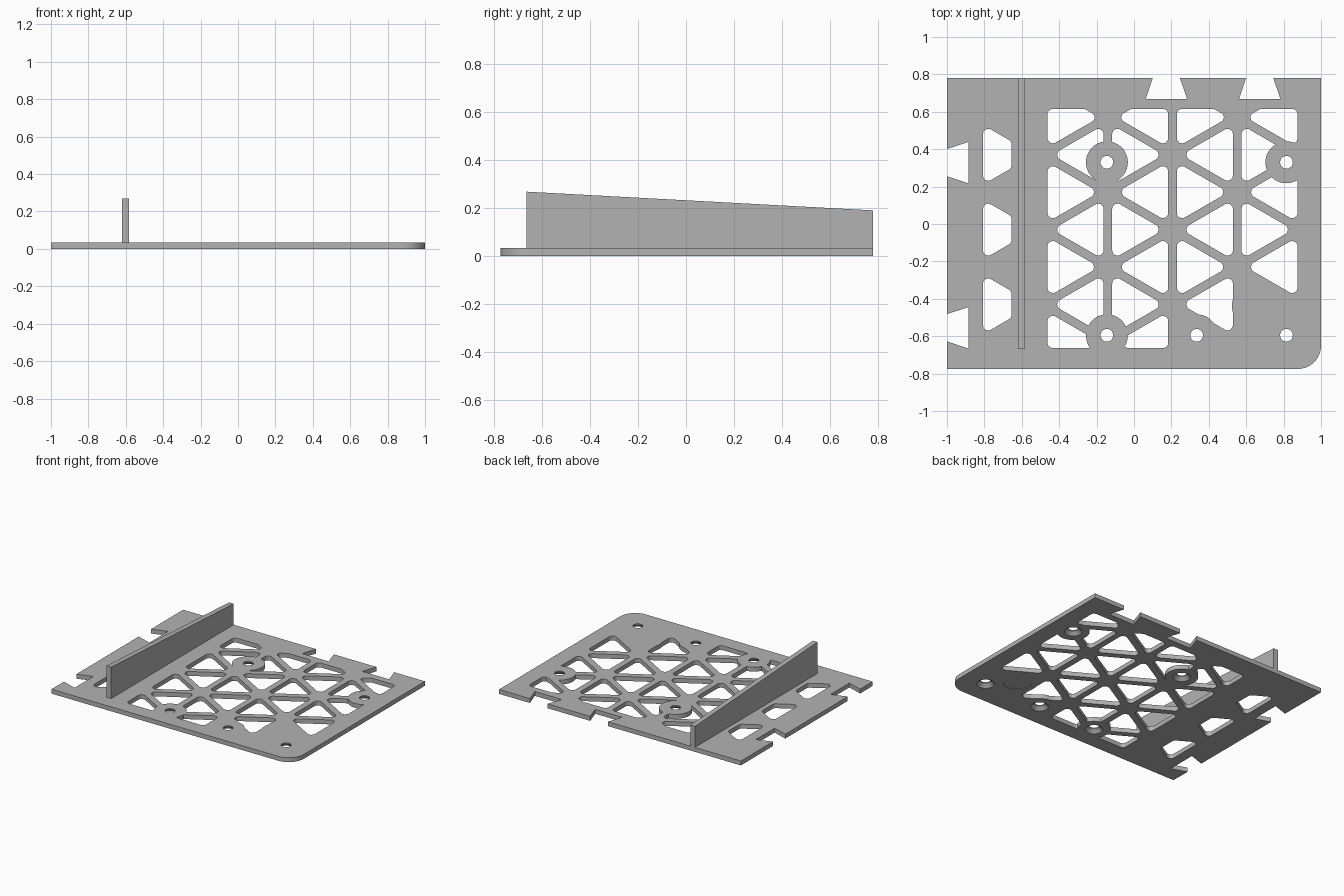
import bpy, bmesh, math
from mathutils import Vector

if "Cube" in bpy.data.objects:
    bpy.data.objects.remove(bpy.data.objects["Cube"])

T = 0.033            # plate thickness
COL, STEP = 0.3455, 0.4   # lattice column width and row spacing
X0 = -0.485          # first lattice column

grey = bpy.data.materials.new("plain grey")
grey.use_nodes = True
grey.diffuse_color = (0.45, 0.45, 0.45, 1)
grey.node_tree.nodes["Principled BSDF"].inputs["Base Color"].default_value = (0.45, 0.45, 0.45, 1)


def finish(name, bm):
    bmesh.ops.recalc_face_normals(bm, faces=bm.faces)
    me = bpy.data.meshes.new(name)
    bm.to_mesh(me)
    bm.free()
    me.materials.append(grey)
    ob = bpy.data.objects.new(name, me)
    bpy.context.collection.objects.link(ob)
    return ob


def add_prism(bm, pts, z0, z1):
    face = bm.faces.new([bm.verts.new((p[0], p[1], z0)) for p in pts])
    ext = bmesh.ops.extrude_face_region(bm, geom=[face])["geom"]
    for v in ext:
        if isinstance(v, bmesh.types.BMVert):
            v.co.z = z1


def circle(x, y, r, n=48):
    return [(x + r * math.cos(math.tau * i / n), y + r * math.sin(math.tau * i / n)) for i in range(n)]


def clip(pts, axis, limit, sign):
    """Keep the part of a convex outline where sign * coordinate <= sign * limit."""
    out = []
    for a, b in zip(pts, pts[1:] + pts[:1]):
        da, db = sign * (a[axis] - limit), sign * (b[axis] - limit)
        if da <= 0:
            out.append(a)
        if da * db < 0:
            out.append(a.lerp(b, da / (da - db)))
    return out


def rounded(pts, r, steps=6):
    out = []
    n = len(pts)
    for i, p in enumerate(pts):
        a, b = pts[i - 1] - p, pts[(i + 1) % n] - p
        half = a.angle(b) / 2
        t = min(r / math.tan(half), 0.48 * a.length, 0.48 * b.length)
        a, b = a.normalized(), b.normalized()
        rad = t * math.tan(half)
        centre = p + (a + b).normalized() * (rad / math.sin(half))
        u, v = p + a * t - centre, p + b * t - centre
        for k in range(steps + 1):
            d = u.lerp(v, k / steps).normalized() * rad
            out.append(centre + d)
    return out


def boolean(target, cutter):
    cutter.hide_render = True
    mod = target.modifiers.new("cut", "BOOLEAN")
    mod.operation, mod.solver, mod.object = "DIFFERENCE", "EXACT", cutter
    bpy.context.view_layer.objects.active = target
    bpy.ops.object.modifier_apply(modifier=mod.name)
    bpy.data.objects.remove(cutter)


# Plate outline with dovetail notches and one rounded corner
outline = [(-1, -0.775), (0.875, -0.775)]
outline += [(0.875 + 0.125 * math.sin(a), -0.65 - 0.125 * math.cos(a))
            for a in (math.pi / 2 * i / 16 for i in range(1, 17))]
outline.append((1, 0.78))
for x in (0.672, 0.173):
    outline += [(x + 0.073, 0.78), (x + 0.111, 0.667), (x - 0.111, 0.667), (x - 0.073, 0.78)]
outline.append((-1, 0.78))
for y in (0.328, -0.555):
    outline += [(-1, y + 0.073), (-0.885, y + 0.111), (-0.885, y - 0.111), (-1, y - 0.073)]
bm = bmesh.new()
add_prism(bm, outline, 0, T)
plate = finish("base_plate", bm)

# Triangular lattice openings, trimmed to their windows
bm = bmesh.new()
for col in range(-1, 4):
    window = (-0.9, -0.655) if col < 0 else (X0, 0.88)
    for row in range(7):
        y = 0.57 - row * STEP / 2
        right = (col + row) % 2 == 0
        if col < 0 and not right or col == 2 and row > 5 or col == 3 and row > 4:
            continue
        if col < 0 and row > 5:
            continue
        s = 1 if right else -1
        cx = X0 + COL * (col + (1 / 3 if right else 2 / 3))
        reach = 0.8 * COL * 2 / 3
        tri = [Vector((cx + s * reach * math.cos(a), y + reach * math.sin(a)))
               for a in (0, math.tau / 3, 2 * math.tau / 3)]
        for axis, limit, sign in ((0, window[0], -1), (0, window[1], 1), (1, -0.663, -1), (1, 0.615, 1)):
            tri = clip(tri, axis, limit, sign)
        add_prism(bm, rounded(tri, 0.028), -0.1, 0.1)
lattice = finish("lattice_cutter", bm)

# Solid pads kept around screw holes and the underside disc
holes = [(-0.145, 0.33), (0.815, 0.33), (-0.145, -0.595), (0.335, -0.595), (0.815, -0.595)]
disc = (0.664, -0.438)
for x, y, r in [(x, y, 0.112) for x, y in holes] + [(*disc, 0.14)]:
    bm = bmesh.new()
    add_prism(bm, circle(x, y, r), -0.2, 0.2)
    boolean(lattice, finish("pad_keeper", bm))
boolean(plate, lattice)

# Screw holes, countersunk from below
for x, y in holes:
    bm = bmesh.new()
    rings = [[bm.verts.new((px, py, z)) for px, py in circle(x, y, r, 32)]
             for r, z in ((0.066, -0.006), (0.034, 0.025), (0.034, 0.1))]
    for lo, hi in zip(rings, rings[1:]):
        for i in range(32):
            bm.faces.new((lo[i - 1], lo[i], hi[i], hi[i - 1]))
    bm.faces.new(rings[0])
    bm.faces.new(rings[-1])
    boolean(plate, finish("screw_cutter", bm))

# Shallow round recess on the underside
bm = bmesh.new()
add_prism(bm, circle(*disc, 0.1), -0.05, 0.004)
boolean(plate, finish("recess_cutter", bm))

# Upright wall with a sloping top edge
bm = bmesh.new()
bmesh.ops.create_cube(bm, size=1)
for v in bm.verts:
    back = v.co.y > 0
    top = 0.19 if back else 0.268
    v.co = (-0.601 + 0.038 * v.co.x, 0.78 if back else -0.667, top if v.co.z > 0 else T - 0.003)
finish("upright_wall", bm)

# Smooth the round edges only
bpy.ops.object.select_all(action="DESELECT")
plate.select_set(True)
bpy.context.view_layer.objects.active = plate
bpy.ops.object.shade_smooth_by_angle(angle=math.radians(30))
